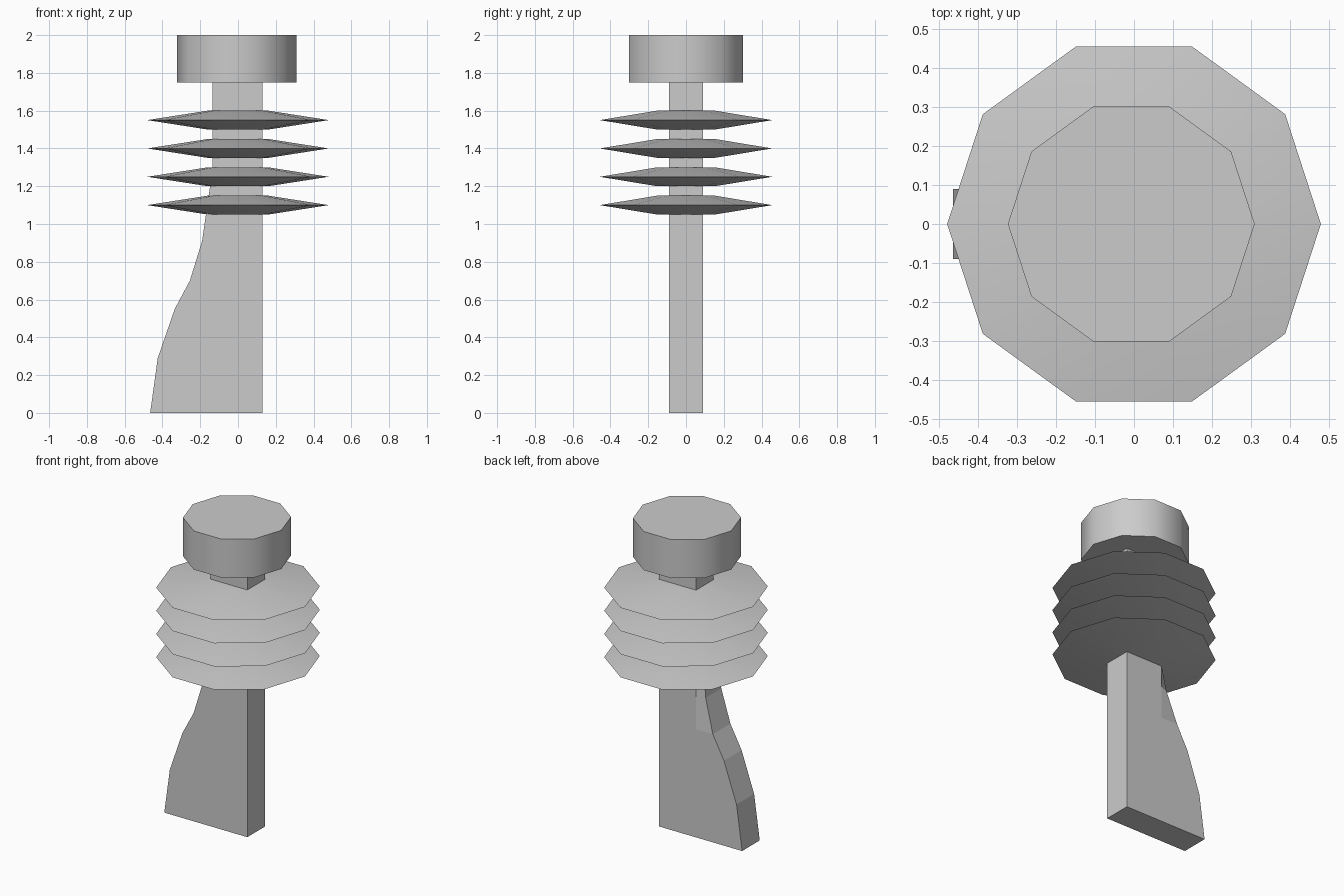
import bpy, bmesh, math

if "Cube" in bpy.data.objects:
    bpy.data.objects.remove(bpy.data.objects["Cube"])


def make_object(name, bm, smooth=False):
    bmesh.ops.recalc_face_normals(bm, faces=bm.faces[:])
    mesh = bpy.data.meshes.new(name)
    bm.to_mesh(mesh)
    bm.free()
    ob = bpy.data.objects.new(name, mesh)
    bpy.context.collection.objects.link(ob)
    if smooth:
        bpy.ops.object.select_all(action='DESELECT')
        ob.select_set(True)
        bpy.context.view_layer.objects.active = ob
        bpy.ops.object.shade_smooth_by_angle(angle=math.radians(40))
    return ob


def loft(name, rings, smooth=False):
    """Closed skin over a stack of rings with equal point counts."""
    bm = bmesh.new()
    loops = [[bm.verts.new(p) for p in ring] for ring in rings]
    n = len(loops[0])
    for a, b in zip(loops, loops[1:]):
        for i in range(n):
            j = (i + 1) % n
            bm.faces.new((a[i], a[j], b[j], b[i]))
    bm.faces.new(loops[0][::-1])
    bm.faces.new(loops[-1])
    return make_object(name, bm, smooth)


def decagon(r, z, cx=0.0):
    return [(cx + r * math.cos(math.tau * i / 10),
             r * math.sin(math.tau * i / 10), z) for i in range(10)]


def section(x0, x1, z, back=0.09):
    return [(x0, -0.09, z), (x1, -0.09, z), (x1, 0.09, z), (x0, back, z)]


# Square stem running up into the cap
loft("stem", [section(-0.135, 0.13, 0), section(-0.135, 0.13, 1.76)])

# Flared foot: outer x, height, back edge depth (back edge tapers near the top)
flare = [(-0.465, 0, 0.09), (-0.425, 0.29, 0.09), (-0.335, 0.55, 0.09),
         (-0.255, 0.70, 0.09), (-0.19, 0.91, 0.07), (-0.16, 1.12, 0.05),
         (-0.14, 1.25, 0.05)]
loft("flared_foot", [section(x, -0.135, z, b) for x, z, b in flare])

# Four thin ribbed discs
for k in range(4):
    z = 1.10 + 0.15 * k
    loft(f"disc_{k + 1}", [decagon(0.16, z - 0.05), decagon(0.48, z),
                           decagon(0.16, z + 0.05)], True)

# Ten-sided cap
loft("cap", [decagon(0.317, 1.75, -0.007), decagon(0.317, 2.0, -0.007)], True)
